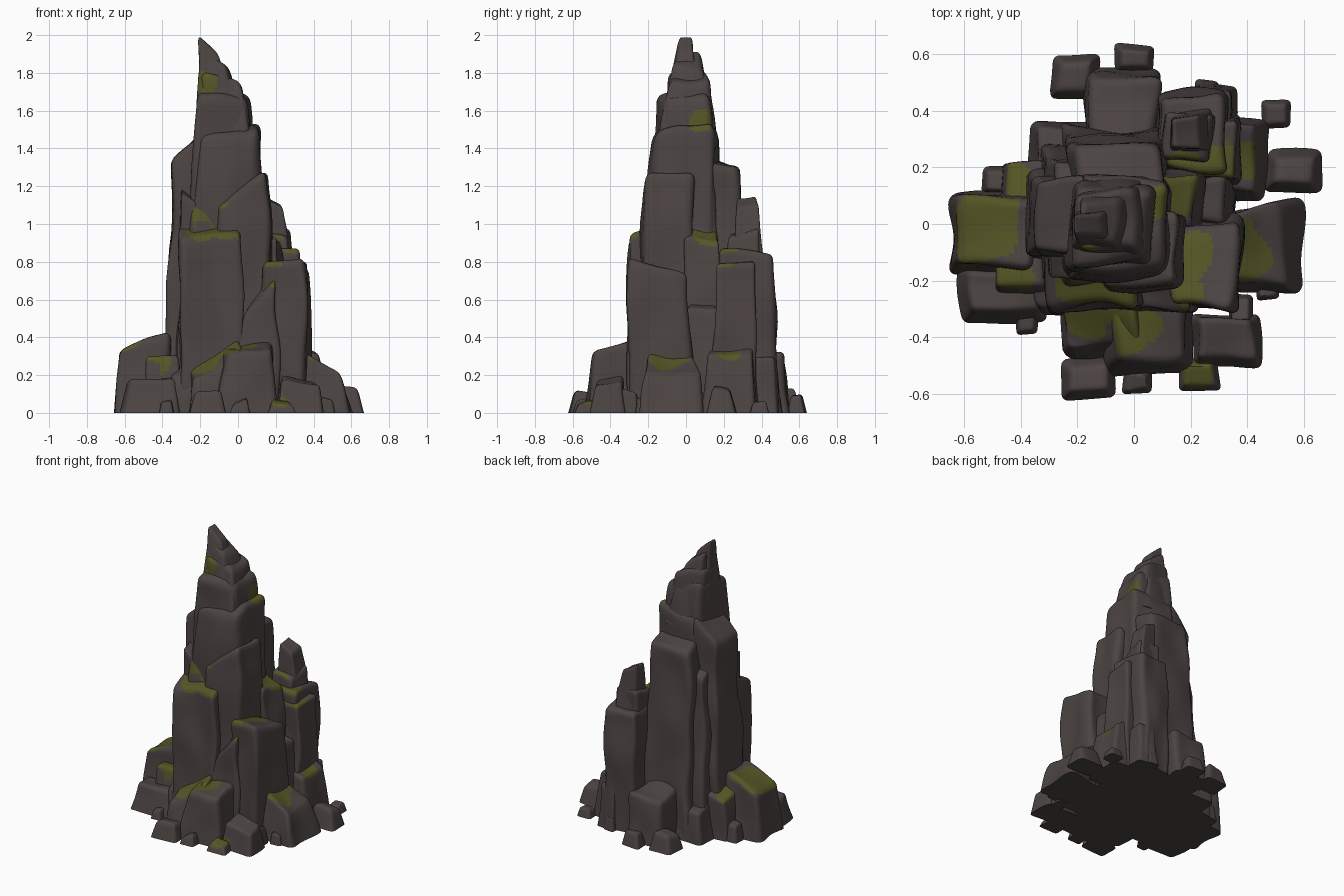
import bpy, bmesh, math, random
from mathutils import Vector, noise

random.seed(4)


def material(name, col):
    m = bpy.data.materials.new(name)
    m.diffuse_color = (*col, 1)
    return m


STONE = material("dark stone", (0.072, 0.058, 0.056))
MOSS = material("olive moss", (0.090, 0.092, 0.019))

# moss patches: centre x, y, z and radius
PATCHES = [(-.52, -.02, .38, .14), (-.43, .15, .31, .08), (-.42, -.19, .28, .09),
           (-.18, -.33, .27, .10), (.00, -.36, .37, .11), (.43, -.10, .32, .12),
           (-.20, -.24, 1.0, .11), (-.05, -.24, 1.0, .10), (.17, -.25, .74, .09),
           (.20, -.10, .80, .09), (.17, .13, .95, .09), (.29, .21, .82, .09),
           (.40, .22, .34, .08), (-.17, -.12, 1.76, .065), (.09, .07, 1.54, .07),
           (.23, -.53, .06, .06), (.17, .22, .90, .07)]


def mossy(c):
    w = 1 + 0.35 * noise.noise(c * 9)
    return any((c - Vector(p[:3])).length < p[3] * w for p in PATCHES)


def rock(name, base, top, h, sx=0, sy=0, z0=0, cuts=17, r=.2, rough=1):
    """Rounded block from rectangle base to rectangle top (x0, x1, y0, y1).
    sx, sy = how much the top rises across x and y."""
    bm = bmesh.new()
    bmesh.ops.create_cube(bm, size=2)
    bmesh.ops.subdivide_edges(bm, edges=bm.edges[:], cuts=cuts, use_grid_fill=True)
    half = Vector(((base[1] - base[0]) / 2, (base[3] - base[2]) / 2, (h - z0) / 2))
    rad = min(half.x, half.y, half.z * 1.6) * r * 1.3
    seed = Vector((random.random() * 50, random.random() * 50, 0))
    jit = [[random.uniform(-.12, .12) for _ in range(2)] for _ in range(4)]
    for v in bm.verts:
        # rounded box, flat at the bottom
        p = Vector([half[i] * math.sin(v.co[i] * math.pi / 2) for i in range(3)])
        q = Vector([max(-half[i] + rad, min(half[i] - rad, p[i])) for i in range(3)])
        if p.z < 0:
            q.z = p.z
        d = p - q
        if d.length > 1e-6:
            p = q + d.normalized() * min(rad, d.length)
        u, w, t = p.x / half.x, p.y / half.y, (p.z / half.z + 1) / 2
        # irregular corners
        c = [(1 - u) * (1 - w) / 4, (1 + u) * (1 - w) / 4, (1 - u) * (1 + w) / 4, (1 + u) * (1 + w) / 4]
        u2 = u + sum(a * b[0] for a, b in zip(c, jit))
        w2 = w + sum(a * b[1] for a, b in zip(c, jit))
        # taper from base to top
        e = [base[i] + (top[i] - base[i]) * t for i in range(4)]
        x = (e[0] + e[1]) / 2 + u2 * (e[1] - e[0]) / 2
        y = (e[2] + e[3]) / 2 + w2 * (e[3] - e[2]) / 2
        z = z0 + (h - z0) * t + t ** 3 * (sx * u + sy * w) / 2
        # weathered bumps stretched along the height
        n = noise.noise_vector(Vector((x * 5, y * 5, z * 3)) + seed)
        n *= .03 * rough * min(1, min(half.x, half.y) / .12)
        v.co = (x + n.x, y + n.y, z + (n.z * t if t > .05 else 0))
        if z0 == 0 and t < .001:
            v.co.z = 0
    bm.normal_update()
    for f in bm.faces:
        f.smooth = True
        c = f.calc_center_median()
        up = f.normal.z > .18 or c.z > 1.5
        f.material_index = int(up and mossy(c))
    me = bpy.data.meshes.new(name)
    bm.to_mesh(me)
    bm.free()
    me.materials.append(STONE)
    me.materials.append(MOSS)
    ob = bpy.data.objects.new(name, me)
    bpy.context.collection.objects.link(ob)
    bpy.context.view_layer.objects.active = ob
    ob.select_set(True)
    bpy.ops.object.shade_smooth_by_angle(angle=math.radians(40))
    ob.select_set(False)
    return ob


# main spire, stepping up to the peak
rock("spire_core", (-.30, .18, -.22, .20), (-.21, .12, -.175, .16), 1.50, .04, .04, cuts=23)
rock("spire_upper", (-.24, .12, -.19, .18), (-.215, .05, -.135, .125), 1.70, -.02, .06, z0=.9, cuts=23)
rock("spire_shoulder", (-.225, .09, -.17, .16), (-.21, .015, -.09, .11), 1.79, -.06, .02, z0=1.2, cuts=21)
rock("spire_peak_side", (-.22, .06, -.14, .15), (-.21, -.07, -.065, .075), 1.88, -.09, 0, z0=1.4, cuts=17)
rock("spire_peak", (-.22, -.01, -.12, .11), (-.215, -.115, -.045, .04), 1.965, -.09, 0, z0=1.5, cuts=17, r=.28)

# tall columns around the spire
rock("left_column", (-.40, -.16, -.13, .20), (-.335, -.18, -.08, .16), 1.42, .13, 0, cuts=23)
rock("back_column", (-.25, .11, .05, .36), (-.20, .08, .05, .28), 1.34, 0, -.08, cuts=23)
rock("back_left_column", (-.36, -.12, .05, .27), (-.28, -.14, .05, .20), 1.15, .05, -.05, cuts=21)
rock("front_column", (-.33, .05, -.32, -.05), (-.32, .03, -.30, -.05), .99, .02, .10, cuts=23)
rock("front_left_sliver", (-.33, -.18, -.22, -.05), (-.29, -.22, -.19, -.08), 1.15, -.05, .03, cuts=15)
rock("right_column", (-.14, .24, -.25, .07), (-.13, .15, -.21, .04), 1.20, .17, .02, cuts=23)
rock("right_front_column", (.07, .37, -.32, .05), (.13, .365, -.30, .01), .77, .02, -.08, cuts=23)
rock("right_front_wedge", (-.04, .24, -.33, -.10), (.04, .2, -.30, -.1), .66, .16, .08, cuts=19)
rock("right_inner_column", (.05, .27, -.02, .22), (.08, .22, 0, .18), .95, -.06, 0, cuts=17)
rock("right_low_column", (.15, .36, -.02, .17), (.17, .32, 0, .15), .58, -.05, 0, cuts=15)

# smaller tower at the back right
rock("tower_base", (.07, .345, .16, .475), (.09, .32, .18, .45), .85, 0, -.03, cuts=21)
rock("tower_side", (.20, .37, .14, .38), (.22, .36, .16, .36), .80, -.02, .02, cuts=19)
rock("tower_tier", (.10, .30, .18, .43), (.11, .27, .22, .40), .96, -.02, .04, z0=.5, cuts=17)
rock("tower_pinnacle", (.12, .28, .24, .42), (.135, .235, .275, .385), 1.13, -.05, .01, z0=.7, cuts=17)

# blocks round the foot
rock("foot_left", (-.655, -.36, -.17, .12), (-.63, -.36, -.15, .10), .385, .09, 0, cuts=21)
rock("foot_left_back", (-.47, -.33, .03, .23), (-.45, -.33, .04, .22), .31, .04, -.04)
rock("foot_left_front", (-.49, -.31, -.25, -.08), (-.47, -.32, -.22, -.08), .29)
rock("foot_left_low", (-.62, -.33, -.34, -.15), (-.58, -.35, -.31, -.16), .18, 0, .02)
rock("foot_front_left", (-.36, -.17, -.32, -.10), (-.34, -.18, -.29, -.1), .26, .04, .05)
rock("foot_front_slab", (-.26, .02, -.47, -.22), (-.24, .02, -.41, -.22), .30, .16, .08, cuts=19)
rock("foot_front", (-.13, .21, -.54, -.24), (-.07, .19, -.49, -.24), .35, .02, .04, cuts=21)
rock("foot_front_right", (.20, .45, -.50, -.31), (.22, .42, -.47, -.32), .18, -.03, .02)
rock("foot_right", (.32, .60, -.24, .06), (.30, .52, -.21, .05), .28, -.12, 0, cuts=21)
rock("foot_right_back", (.28, .47, .10, .36), (.28, .43, .12, .35), .34, -.06, 0, cuts=17)
rock("foot_back_right", (.22, .37, .30, .48), (.22, .34, .3, .46), .30)
rock("foot_back", (-.18, .09, .24, .54), (-.16, .07, .24, .51), .34, 0, -.06, cuts=19)
rock("foot_back_left", (-.37, -.14, .16, .36), (-.34, -.15, .16, .33), .24, 0, -.04)

# loose stones: base rectangle and height
LOOSE = [(-.26, -.06, -.62, -.47, .11), (-.04, .07, -.60, -.51, .06), (.15, .30, -.59, -.47, .06),
         (.46, .66, .10, .26, .13), (.45, .55, .34, .44, .06), (-.06, .08, .53, .63, .09),
         (-.30, -.12, .43, .60, .12), (.22, .30, .42, .51, .08), (-.54, -.43, .10, .20, .12),
         (-.42, -.34, -.39, -.31, .06), (.43, .51, -.27, -.18, .07), (.33, .42, -.36, -.25, .12)]
for i, (a, b, c, d, h) in enumerate(LOOSE):
    k = .15 * (b - a)
    rock(f"loose_stone_{i + 1}", (a, b, c, d), (a + k, b - k, c + k, d - k), h,
         random.uniform(-.03, .03), random.uniform(-.02, .02), cuts=9, r=.28, rough=.7)
